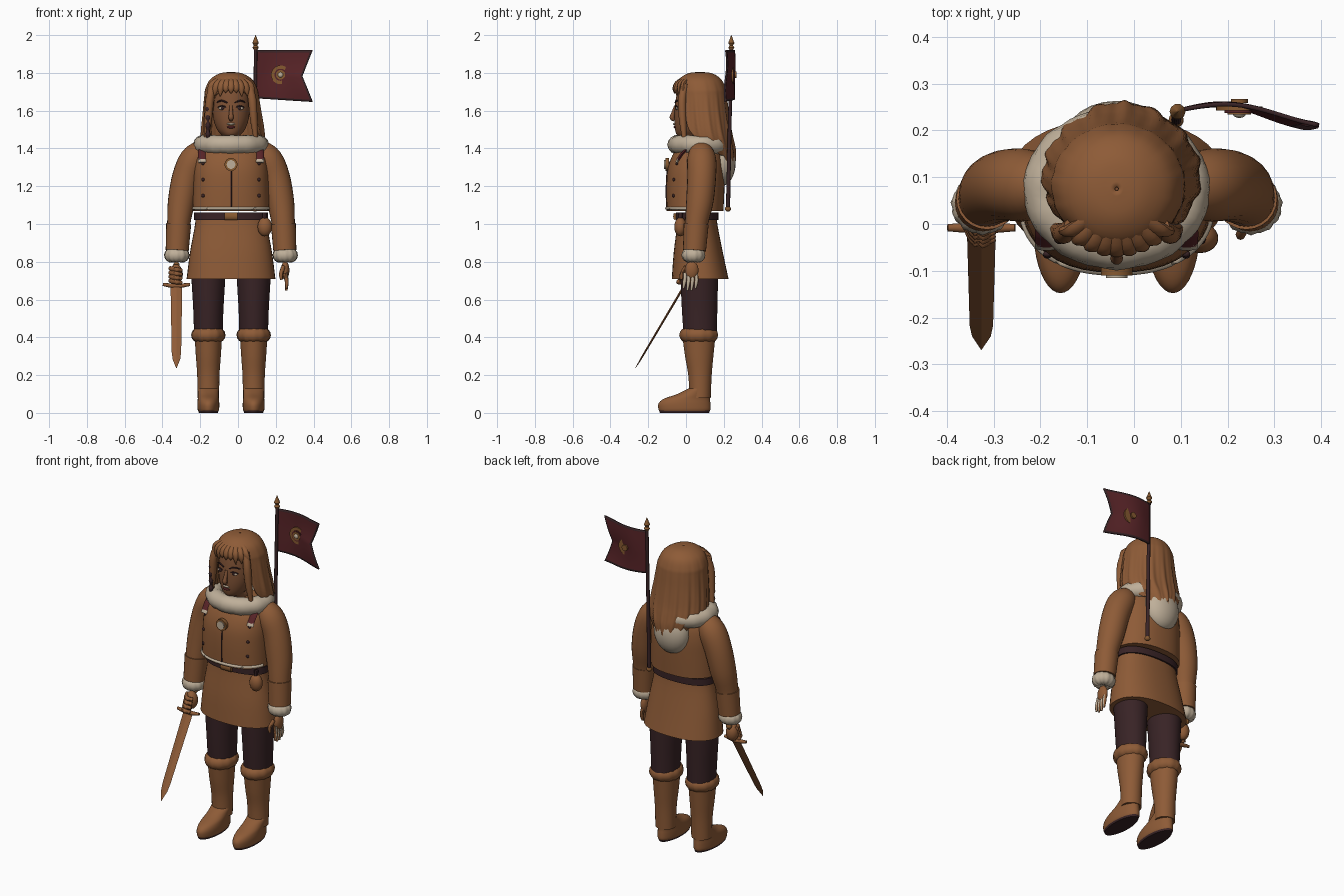
import bpy, bmesh, math
from mathutils import Vector, Matrix

if "Cube" in bpy.data.objects:
    bpy.data.objects.remove(bpy.data.objects["Cube"])

CX = -0.037  # centre line of the figure


def mat(name, r, g, b):
    m = bpy.data.materials.new(name)
    m.diffuse_color = (r, g, b, 1)
    m.use_nodes = True
    m.node_tree.nodes["Principled BSDF"].inputs["Base Color"].default_value = m.diffuse_color
    return m


BROWN = mat("warm_brown", 0.27, 0.105, 0.038)
SKIN = mat("skin_brown", 0.21, 0.083, 0.035)
CREAM = mat("cream_fur", 0.52, 0.43, 0.32)
PLUM = mat("dark_plum", 0.04, 0.017, 0.019)
RED = mat("banner_red", 0.095, 0.017, 0.02)
GOLD = mat("dull_gold", 0.24, 0.10, 0.03)


def finish(name, bm, m, angle=45):
    bmesh.ops.recalc_face_normals(bm, faces=bm.faces)
    me = bpy.data.meshes.new(name)
    bm.to_mesh(me)
    bm.free()
    o = bpy.data.objects.new(name, me)
    bpy.context.collection.objects.link(o)
    me.materials.append(m)
    bpy.ops.object.select_all(action='DESELECT')
    o.select_set(True)
    bpy.context.view_layer.objects.active = o
    bpy.ops.object.shade_smooth_by_angle(angle=math.radians(angle))
    return o


def smooth_rows(rows, k=4):
    """Catmull-Rom interpolation of number rows."""
    out = []
    for i in range(len(rows) - 1):
        p = [rows[max(i - 1, 0)], rows[i], rows[i + 1], rows[min(i + 2, len(rows) - 1)]]
        for j in range(k):
            t = j / k
            out.append([b + .5 * t * (c - a + t * (2 * a - 5 * b + 4 * c - d + t * (3 * (b - c) + d - a)))
                        for a, b, c, d in zip(*p)])
    return out + [list(rows[-1])]


def skin(name, rings, m, angle=45):
    bm = bmesh.new()
    vs = [[bm.verts.new(p) for p in r] for r in rings]
    n = len(vs[0])
    for a, b in zip(vs, vs[1:]):
        for i in range(n):
            bm.faces.new((a[i], a[(i + 1) % n], b[(i + 1) % n], b[i]))
    bm.faces.new(vs[0])
    bm.faces.new(vs[-1])
    return finish(name, bm, m, angle)


def loft(name, rows, m, cx=CX, e=2, n=40, k=4):
    """Rows are z, half width, centre y, half depth."""
    rings = []
    for z, rx, cy, ry in smooth_rows(rows, k):
        ring = []
        for i in range(n):
            a = 2 * math.pi * i / n
            c, s = math.cos(a), math.sin(a)
            ring.append((cx + rx * math.copysign(abs(c) ** (2 / e), c),
                         cy + ry * math.copysign(abs(s) ** (2 / e), s), z))
        rings.append(ring)
    return skin(name, rings, m)


def tube(name, pts, m, n=14, k=4, flat=1):
    """Points are x, y, z, radius; flat squashes the section in depth."""
    rows = smooth_rows(pts, k)
    rings = []
    for i, p in enumerate(rows):
        t = (Vector(rows[min(i + 1, len(rows) - 1)][:3]) - Vector(rows[max(i - 1, 0)][:3])).normalized()
        ref = Vector((1, 0, 0)) if abs(t.x) < .9 else Vector((0, 0, 1))
        v = t.cross(ref).normalized()
        u = v.cross(t)
        rings.append([Vector(p[:3]) + p[3] * (u * math.cos(2 * math.pi * j / n) + flat * v * math.sin(2 * math.pi * j / n))
                      for j in range(n)])
    return skin(name, rings, m)


def ball(name, c, r, m):
    bm = bmesh.new()
    bmesh.ops.create_uvsphere(bm, u_segments=24, v_segments=14, radius=1,
                              matrix=Matrix.Translation(c) @ Matrix.Diagonal((*r, 1)))
    return finish(name, bm, m, 60)


def disc(name, c, r, d, m):
    bm = bmesh.new()
    bmesh.ops.create_cone(bm, cap_ends=True, segments=28, radius1=r, radius2=r, depth=d,
                          matrix=Matrix.Translation(c) @ Matrix.Rotation(math.pi / 2, 4, 'X'))
    return finish(name, bm, m)


def fur_ring(name, c, ax, ay, minor, h, m, bump=.05):
    """Puffy ring with a lumpy surface."""
    bm = bmesh.new()
    N, K = 60, 14
    vs = []
    for i in range(N):
        a = 2 * math.pi * i / N
        row = []
        for j in range(K):
            b = 2 * math.pi * j / K
            f = 1 + bump * math.sin(15 * a + 2 * b) * math.cos(2 * b + 4 * a)
            row.append(bm.verts.new((c[0] + math.cos(a) * (ax + minor * f * math.cos(b)),
                                     c[1] + math.sin(a) * (ay + minor * f * math.cos(b)),
                                     c[2] + h * f * math.sin(b))))
        vs.append(row)
    for i in range(N):
        for j in range(K):
            p, q = vs[i], vs[(i + 1) % N]
            bm.faces.new((p[j], q[j], q[(j + 1) % K], p[(j + 1) % K]))
    return finish(name, bm, m, 80)


# Tunic skirt, belt and jacket
loft("tunic_skirt", [(.71, .235, .075, .15), (.85, .217, .065, .13), (1.0, .19, .06, .106), (1.06, .188, .06, .103)], BROWN, e=2.3)
loft("belt", [(1.02, .196, .06, .113), (1.06, .196, .06, .113)], PLUM, e=2.3, k=1)
JACKET = [(1.07, .203, .048, .15), (1.2, .2, .05, .154), (1.3, .195, .055, .15), (1.38, .172, .065, .128), (1.44, .1, .075, .09)]
loft("jacket", JACKET, BROWN, e=2.3)


def chest(dx, z, off=0):
    """Point on the jacket front."""
    _, rx, cy, ry = min(smooth_rows(JACKET, 20), key=lambda r: abs(r[0] - z))
    return (CX + dx, cy - ry * max(0, 1 - abs(dx / rx) ** 2.3) ** (1 / 2.3) - off, z)


tube("hem_piping", [(*chest(.198 * math.sin(t * math.pi / 20), 1.083), .008) for t in range(-10, 11)], CREAM, 8, 2)
tube("jacket_seam", [(*chest(0, 1.09 + .03 * i), .004) for i in range(9)], PLUM, 6, 1)
disc("brooch_rim", chest(0, 1.315, .008), .034, .02, GOLD)
disc("brooch", chest(0, 1.315, .02), .023, .008, CREAM)
tube("belt_buckle", [(CX - .035, -.058, 1.04, .02), (CX + .035, -.058, 1.04, .02)], GOLD, 8, 1, .5)
ball("belt_pouch", (.142, -.03, .985), (.038, .032, .05), BROWN)
tube("pouch_strap", [(.142, -.035, 1.01, .012), (.142, -.028, 1.06, .012)], PLUM, 8, 1)
for s in (-1, 1):
    for z in (1.15, 1.235, 1.32):
        ball("button", chest(s * .148, z, .002), (.009, .007, .009), PLUM)
    tube("shoulder_strap", [(*chest(s * .15, z, .006), .024) for z in (1.34, 1.36, 1.38)]
         + [(CX + s * .14, .05, 1.435, .024)], RED, 10, 3, .35)
    tube("strap_end", [(*chest(s * .15, 1.325, .008), .024), (*chest(s * .15, 1.345, .008), .024)], CREAM, 10, 1, .3)

# Fur collar and the hood hanging behind
fur_ring("fur_collar", (CX, .075, 1.42), .15, .122, .05, .05, CREAM)
ball("hood", (CX, .185, 1.325), (.11, .078, .125), CREAM)

# Legs, boots, arms and hands
for s in (-1, 1):
    lx = CX + s * .12
    loft("trouser_leg", [(.42, .076, .075, .088), (.55, .08, .072, .094), (.74, .091, .07, .1), (.8, .09, .07, .1)], PLUM, lx)
    loft("boot_shaft", [(.08, .057, .075, .056), (.2, .059, .074, .062), (.3, .066, .07, .075), (.41, .073, .068, .088)], BROWN, lx)
    fur_ring("boot_cuff", (lx, .068, .412), .056, .068, .034, .038, BROWN, .06)
    loft("boot_foot", [(.008, .052, -.008, .132), (.02, .057, -.008, .138), (.05, .058, -.008, .137), (.075, .056, .005, .122),
                       (.1, .055, .042, .088), (.13, .056, .073, .059)], BROWN, lx)
    loft("boot_sole", [(0, .05, -.008, .13), (.012, .054, -.008, .135)], PLUM, lx, k=1)
    tube("sleeve", [(CX + s * d, y, z, r) for d, y, z, r in (
        (.10, .08, 1.40, .035), (.15, .08, 1.385, .06), (.195, .083, 1.34, .077), (.235, .083, 1.25, .076),
        (.262, .073, 1.12, .072), (.277, .055, 1.0, .061), (.285, .045, .87, .055))], BROWN, 24)
    tube("sleeve_cuff", [(CX + s * .277, .054, 1.0, .066), (CX + s * .285, .045, .86, .061)], BROWN, 24, 1)
    hx = CX + s * .287
    fur_ring("wrist_fur", (hx, .04, .835), .032, .028, .034, .037, CREAM, .07)
    if s < 0:
        ball("sword_fist", (hx - .004, .025, .735), (.036, .036, .052), BROWN)
        for i in range(4):
            tube("gripping_finger", [(hx - .034, .03 - .008 * i, .765 - .022 * i, .012),
                                     (hx - .01, -.015 - .008 * i, .76 - .022 * i, .013),
                                     (hx + .025, -.004 - .008 * i, .755 - .022 * i, .01)], BROWN, 8)
    else:
        parts = [ball("open_palm", (hx, .03, .755), (.022, .036, .05), BROWN)]
        for i in range(4):
            y = .055 - .021 * i
            parts.append(tube("finger", [(hx, y * .9 + .003, .74, .011), (hx + .008, y, .695, .0105),
                                         (hx + .006, y - .006, .66 - .012 * (i in (1, 2)), .006)], BROWN, 8))
        parts.append(tube("thumb", [(hx - .01, .0, .775, .011), (hx - .022, -.022, .735, .011), (hx - .02, -.025, .705, .007)], BROWN, 8))
        for o in parts[1:5]:  # pale backs of the fingers
            o.data.materials.append(CREAM)
            for f in o.data.polygons:
                f.material_index = int(f.normal.x > .4)

# Sword, built along its own slanted axis
SX, d = -.326, Vector((0, -.51, -.86))
base = Vector((SX, -.008, .675))
nrm = Vector((0, -.86, .51))
rings = []
for t, w, h in ((0, .031, .006), (.41, .025, .005), (.455, .02, .004), (.51, .001, .001)):
    c = base + d * t
    rings.append([c + Vector((w, 0, 0)), c + nrm * h, c - Vector((w, 0, 0)), c - nrm * h])
skin("sword_blade", rings, BROWN, 10)
tube("sword_guard", [(SX - .072, -.008, .68, .008), (SX, -.008, .672, .013), (SX + .072, -.008, .68, .008)], BROWN, 10)
tube("sword_grip", [(*base, .011), (*(base - d * .12), .011)], PLUM, 10, 1)
ball("sword_pommel", base - d * .125, (.017, .017, .017), GOLD)

# Head and face
loft("head", [(1.39, .06, .085, .06), (1.45, .05, .06, .065), (1.468, .048, .025, .07), (1.5, .074, .03, .088), (1.56, .094, .036, .098),
              (1.64, .1, .045, .102), (1.72, .098, .06, .1), (1.77, .06, .07, .07)], SKIN)
tube("nose", [(CX, -.055, 1.625, .008), (CX, -.068, 1.585, .011), (CX, -.073, 1.562, .014), (CX, -.06, 1.55, .008)], SKIN, 10)
ball("upper_lip", (CX, -.06, 1.53), (.022, .008, .006), CREAM)
ball("lower_lip", (CX, -.057, 1.513), (.022, .009, .007), RED)
for s in (-1, 1):
    ball("eye_white", (CX + s * .047, -.047, 1.613), (.019, .007, .009), CREAM)
    ball("eye_iris", (CX + s * .045, -.052, 1.613), (.008, .004, .009), PLUM)
    tube("upper_lash", [(CX + s * .025, -.054, 1.618, .003), (CX + s * .047, -.054, 1.625, .004), (CX + s * .069, -.042, 1.617, .003)], PLUM, 6)
    tube("eyebrow", [(CX + s * .02, -.057, 1.642, .004), (CX + s * .05, -.05, 1.653, .005), (CX + s * .075, -.033, 1.644, .003)], PLUM, 6)

# Long hair: a wavy shell, open around the face
HAIR = [(1.805, .004, .075, .004, 0), (1.797, .06, .075, .065, 0), (1.765, .112, .075, .112, 0), (1.715, .138, .08, .13, 12),
        (1.68, .144, .082, .134, 38), (1.6, .154, .086, .138, 46), (1.5, .166, .096, .142, 56), (1.44, .166, .11, .14, 75),
        (1.385, .14, .13, .13, 105), (1.32, .09, .155, .105, 130)]
bm = bmesh.new()
grid = []
for z, rx, cy, ry, op in smooth_rows(HAIR, 4):
    op = math.radians(max(op, 0))
    low = max(0, min(1, (1.79 - z) / .3))
    row = []
    for i in range(97):
        a = op + (2 * math.pi - 2 * op) * i / 96
        f = 1 + low * (.022 * math.sin(15 * a + 4 * z) + .012 * math.sin(29 * a))
        dz = .018 * math.sin(19 * a) * max(0, 1.45 - z) / .13
        row.append(bm.verts.new((CX + 0.01 * low + rx * f * math.sin(a), cy - ry * f * math.cos(a), z + dz)))
    grid.append(row)
for a, b in zip(grid, grid[1:]):
    for i in range(96):
        bm.faces.new((a[i], a[i + 1], b[i + 1], b[i]))
bmesh.ops.remove_doubles(bm, verts=bm.verts, dist=.0005)
hair = finish("long_hair", bm, BROWN, 60)
sol = hair.modifiers.new("thickness", 'SOLIDIFY')
sol.thickness, sol.offset = .014, -1

# Fringe and side locks
for i in range(9):
    u = (i - 4) / 4
    tip = 1.69 - .03 * abs(u) + .012 * (i % 2)
    tube("fringe_lock", [(CX + .05 * u, -.005 + .02 * abs(u), 1.775, .014), (CX + .088 * u, -.046 + .035 * u * u, 1.745, .021),
                         (CX + .108 * u, -.06 + .045 * u * u, 1.715, .017), (CX + .115 * u, -.06 + .045 * u * u, tip, .002)], BROWN, 10, 4, .7)
for s in (-1, 1):
    tube("side_lock", [(CX + s * .095, -.005, 1.74, .018), (CX + s * .112, -.02, 1.66, .022), (CX + s * .12, -.018, 1.56, .02),
                       (CX + s * .13, -.01, 1.46, .012)], BROWN, 12)
tube("thin_braid", [(CX - .122, -.03, 1.63 - .022 * i, .007 + .006 * (i % 2)) for i in range(9)], PLUM, 10)

# Banner pole and finial
tube("banner_pole", [(.09, .222, 1.07, .011), (.093, .24, 1.94, .009)], PLUM, 12, 1)
ball("pole_foot", (.09, .222, 1.08), (.016, .016, .014), GOLD)
tube("pole_finial", [(.093, .24, z, r) for z, r in ((1.925, .012), (1.935, .017), (1.945, .009), (1.958, .017), (2.0, .001))], GOLD, 10, 1)


def wave(u):
    return .243 + .018 * math.sin(u * math.pi * 1.35) - .016 * u


# Swallow-tailed banner with a dark border
bm = bmesh.new()
NU, NV = 30, 24
g = [[bm.verts.new((.098 + (i / NU) * (.297 - .055 * (1 - abs(2 * j / NV - 1))), wave(i / NU) + .006 * math.sin(j / 4) * i / NU,
                    1.92 - .255 * j / NV - .018 * (i / NU) * (j / NV))) for j in range(NV + 1)] for i in range(NU + 1)]
for i in range(NU):
    for j in range(NV):
        f = bm.faces.new((g[i][j], g[i][j + 1], g[i + 1][j + 1], g[i + 1][j]))
        f.material_index = int(i == NU - 1 or j in (0, NV - 1))
banner = finish("banner", bm, RED)
banner.data.materials.append(PLUM)
sol = banner.modifiers.new("thickness", 'SOLIDIFY')
sol.thickness, sol.offset = .009, 0
y = wave(.43)
disc("emblem_disc", (.225, y - .007, 1.79), .05, .009, GOLD)
disc("emblem_inner", (.225, y - .012, 1.79), .032, .009, RED)
disc("emblem_ring", (.225, y - .015, 1.79), .025, .009, GOLD)
ball("emblem_boss", (.225, y - .018, 1.79), (.014, .009, .014), CREAM)
disc("emblem_back", (.225, y + .009, 1.79), .018, .009, GOLD)
